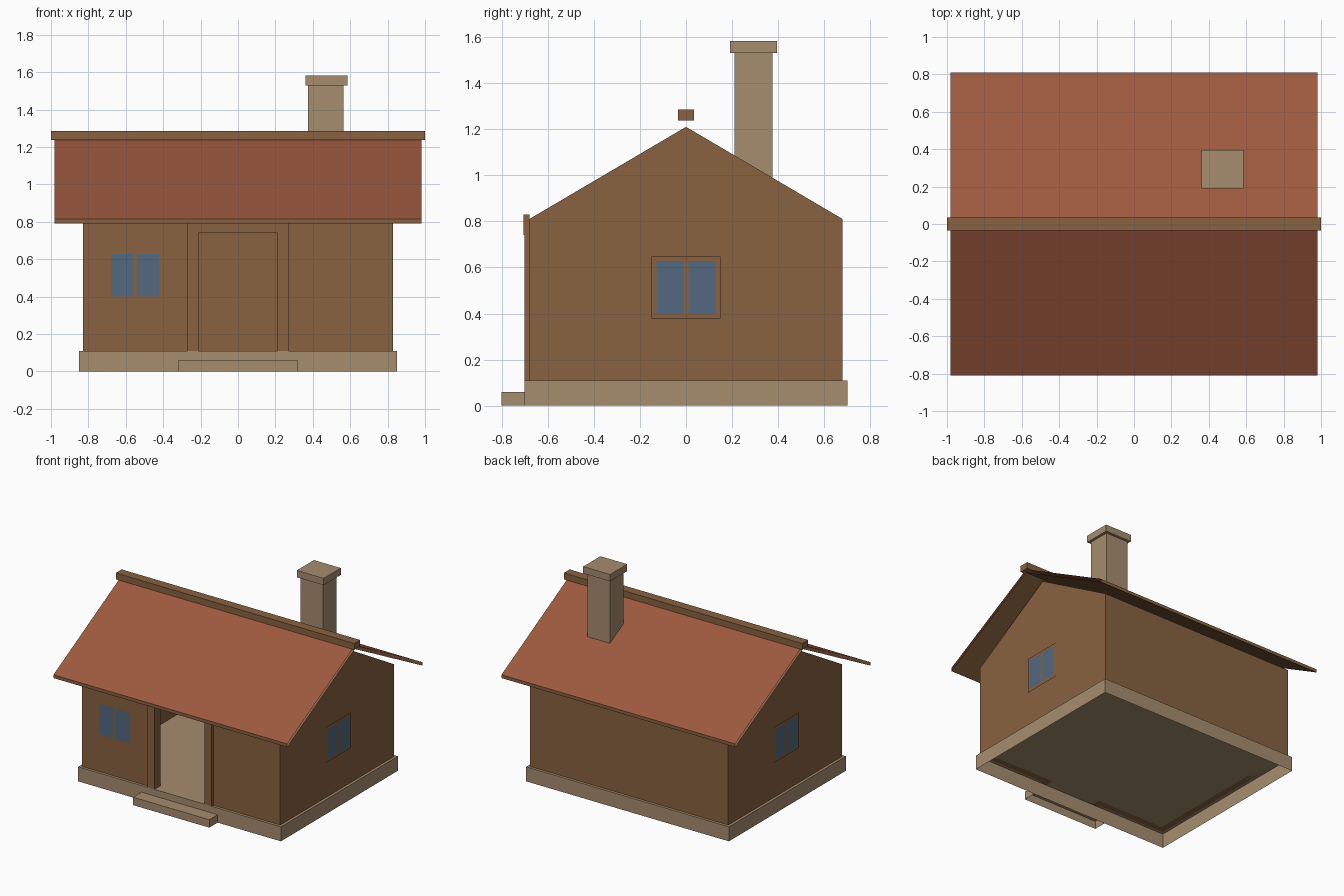
import bpy, bmesh

if "Cube" in bpy.data.objects:
    bpy.data.objects.remove(bpy.data.objects["Cube"])


def material(name, rgb):
    m = bpy.data.materials.new(name)
    m.diffuse_color = (*rgb, 1)
    m.use_nodes = True
    m.node_tree.nodes["Principled BSDF"].inputs["Base Color"].default_value = m.diffuse_color
    return m


WOOD = material("brown_wood", (0.246, 0.122, 0.051))
STONE = material("beige_stone", (0.381, 0.266, 0.156))
TILE = material("red_tile", (0.337, 0.102, 0.050))
GLASS = material("blue_glass", (0.087, 0.140, 0.214))


def finish(name, bm, *mats):
    me = bpy.data.meshes.new(name)
    bm.to_mesh(me)
    bm.free()
    for m in mats:
        me.materials.append(m)
    ob = bpy.data.objects.new(name, me)
    bpy.context.collection.objects.link(ob)
    return ob


def box(name, x, y, z, mat=None, open_bottom=False):
    bm = bmesh.new()
    bmesh.ops.create_cube(bm, size=1)
    for v in bm.verts:
        v.co = [a[0] if c < 0 else a[1] for c, a in zip(v.co, (x, y, z))]
    bm.normal_update()
    if open_bottom:
        low = [f for f in bm.faces if f.normal.z < -0.5]
        bmesh.ops.delete(bm, geom=low, context='FACES')
    return finish(name, bm, *([mat] if mat else []))


def sweep(name, profile, half, mats, caps=True, rule=None):
    """Closed (y, z) profile swept along x from -half to half."""
    bm = bmesh.new()
    a, b = [[bm.verts.new((s * half, y, z)) for y, z in profile] for s in (-1, 1)]
    n = len(profile)
    for i in range(n):
        j = (i + 1) % n
        f = bm.faces.new((a[i], b[i], b[j], a[j]))
        if rule:
            f.normal_update()
            f.material_index = rule(f)
    if caps:
        bm.faces.new(a)
        bm.faces.new(b[::-1])
        bmesh.ops.recalc_face_normals(bm, faces=bm.faces[:])
    return finish(name, bm, *mats)


# Stone base and doorstep, open underneath
box("foundation", (-0.85, 0.85), (-0.70, 0.70), (0, 0.11), STONE, True)
box("doorstep", (-0.32, 0.32), (-0.80, -0.70), (0, 0.06), STONE, True)

# Hollow gabled walls with a door opening
walls = sweep("walls", [(-0.68, 0.11), (0.68, 0.11), (0.68, 0.81), (0, 1.21), (-0.68, 0.81)],
              0.83, [WOOD])
cutters = [box("room_cutter", (-0.78, 0.78), (-0.63, 0.63), (0, 2)),
           box("door_cutter", (-0.21, 0.21), (-0.9, -0.5), (0, 0.74))]
for c in cutters:
    c.hide_render = True
    c.hide_viewport = False
    c.display_type = 'WIRE'
    mod = walls.modifiers.new(c.name, 'BOOLEAN')
    mod.operation = 'DIFFERENCE'
    mod.solver = 'EXACT'
    mod.object = c

# Door frame
for side, s in (("left", -1), ("right", 1)):
    box("door_post_" + side, sorted((s * 0.21, s * 0.27)), (-0.70, -0.68), (0.11, 0.74), WOOD)
box("door_header", (-0.27, 0.27), (-0.705, -0.68), (0.74, 0.83), WOOD)

# Roof shell with open ends: tiles on top, wood eaves and underside
sweep("roof", [(0, 1.225), (-0.81, 0.79), (-0.81, 0.815), (0, 1.25), (0.81, 0.815), (0.81, 0.79)],
      0.98, [TILE, WOOD], caps=False, rule=lambda f: 0 if f.normal.z > 0.3 else 1)
box("ridge_beam", (-1, 1), (-0.035, 0.035), (1.237, 1.285), WOOD)

# Chimney
box("chimney_shaft", (0.375, 0.565), (0.21, 0.375), (0.92, 1.53), STONE)
box("chimney_cap", (0.36, 0.585), (0.19, 0.395), (1.53, 1.582), STONE)


# Windows: thin frame sheet with two panes, placed on a wall
def sheet(name, u, z, place, mat):
    bm = bmesh.new()
    bm.faces.new([bm.verts.new(place(p, q)) for p, q in
                  ((u[0], z[0]), (u[1], z[0]), (u[1], z[1]), (u[0], z[1]))])
    finish(name, bm, mat)


def window(name, at):
    sheet(name + "_frame", (-0.15, 0.15), (0.378, 0.648), lambda u, z: at(u, 0.007, z), WOOD)
    for side, u in (("left", (-0.128, -0.01)), ("right", (0.01, 0.128))):
        sheet(name + "_pane_" + side, u, (0.40, 0.628), lambda u, z: at(u, 0.010, z), GLASS)


window("front_window", lambda u, d, z: (-0.55 + u, -0.68 - d, z))
window("right_window", lambda u, d, z: (0.83 + d, u, z))
window("left_window", lambda u, d, z: (-0.83 - d, -u, z))
